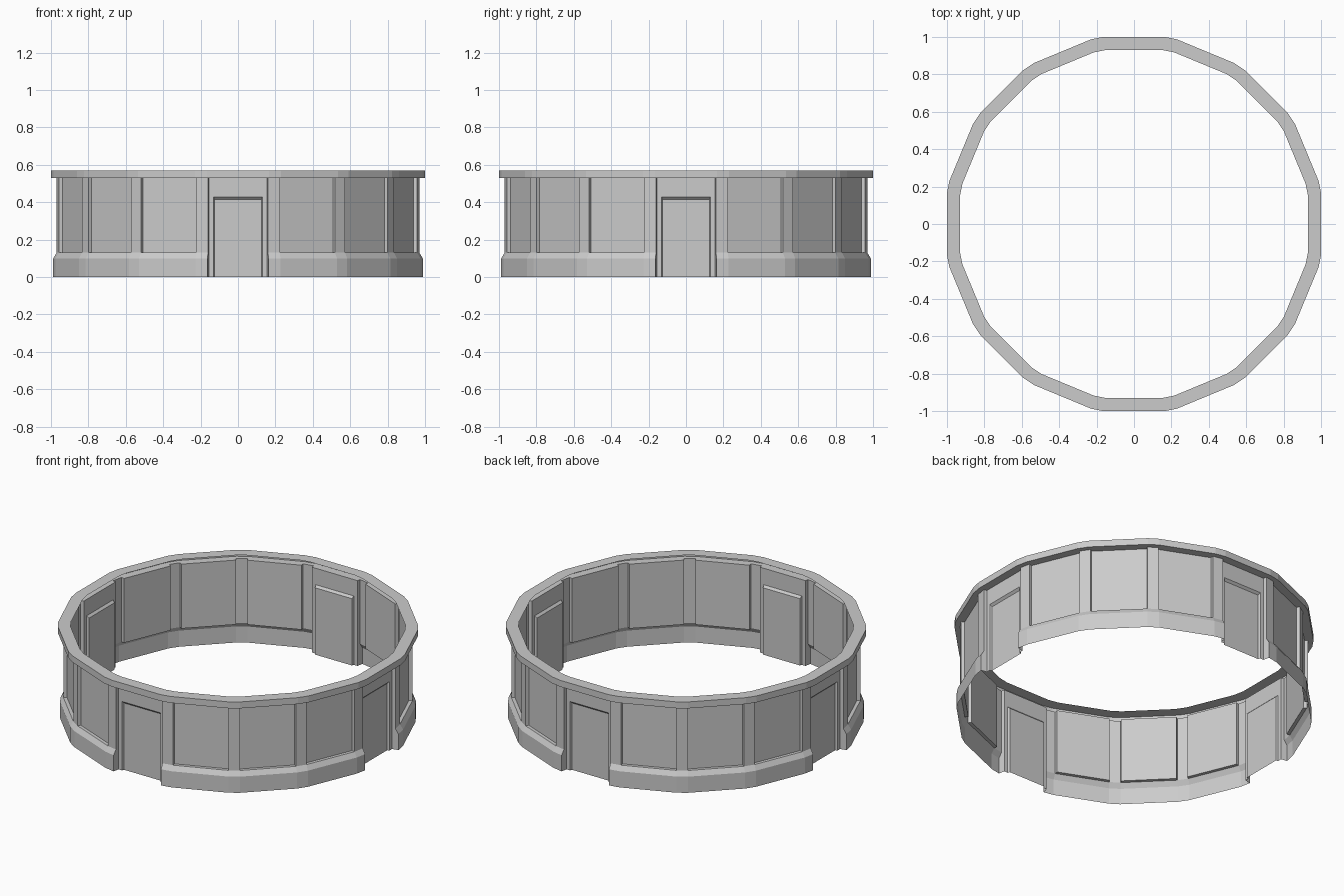
import bpy, bmesh, math

if "Cube" in bpy.data.objects:
    bpy.data.objects.remove(bpy.data.objects["Cube"])

BAYS = 16
STEP = 2 * math.pi / BAYS
PILLAR_HALF = 0.0325                      # half width of each bevelled corner
PANEL, PILLAR, BASE, RIM, RIM_IN = 0.95, 0.97, 0.988, 1.0, 0.93
Z_SLOPE, Z_BASE, Z_RIM, Z_TOP = 0.10, 0.13, 0.53, 0.57
DOORS = [k for k in range(BAYS) if k % 4 == 0]
PLAIN = [k for k in range(BAYS) if k % 4]

grey = bpy.data.materials.new("wall grey")
grey.diffuse_color = (0.6, 0.6, 0.6, 1)
grey.use_nodes = True
grey.node_tree.nodes["Principled BSDF"].inputs["Base Color"].default_value = grey.diffuse_color


def at(k, t, a, z):
    """Point in bay k: t along the wall, a out from the centre, z up."""
    ang = k * STEP - math.pi / 2
    c, s = math.cos(ang), math.sin(ang)
    return (a * c - t * s, a * s + t * c, z)


def half(a):
    """Half length of a flat side at apothem a, up to its corner bevel."""
    return (a * math.sin(STEP / 2) - PILLAR_HALF) / math.cos(STEP / 2)


def left(k, a, z):
    return at(k, -half(a), a, z)


def right(k, a, z):
    return at(k, half(a), a, z)


def face(bm, pts):
    bm.faces.new([bm.verts.new(p) for p in pts])


def flats(bm, profile, bays):
    for (a0, z0), (a1, z1) in zip(profile, profile[1:]):
        for k in bays:
            face(bm, [left(k, a0, z0), right(k, a0, z0), right(k, a1, z1), left(k, a1, z1)])


def corners(bm, profile):
    for (a0, z0), (a1, z1) in zip(profile, profile[1:]):
        for k in range(BAYS):
            n = k + 1
            face(bm, [right(k, a0, z0), left(n, a0, z0), left(n, a1, z1), right(k, a1, z1)])


def ends(bm, outline, bays):
    """Cap both ends of a bay with a radial outline."""
    for k in bays:
        face(bm, [right(k, a, z) for a, z in outline])
        face(bm, [left(k, a, z) for a, z in reversed(outline)])


def finish(bm, name):
    bmesh.ops.remove_doubles(bm, verts=bm.verts, dist=1e-5)
    mesh = bpy.data.meshes.new(name)
    bm.to_mesh(mesh)
    bm.free()
    mesh.materials.append(grey)
    bpy.context.collection.objects.link(bpy.data.objects.new(name, mesh))


# Sloped plinth, interrupted at the four doors
bm = bmesh.new()
plinth = [(BASE, 0), (BASE, Z_SLOPE), (PILLAR, Z_BASE)]
flats(bm, plinth + [(PANEL, Z_BASE)], PLAIN)
corners(bm, plinth)
ends(bm, [(PANEL, 0)] + plinth + [(PANEL, Z_BASE)], DOORS)
finish(bm, "plinth")

# Plain wall panels
bm = bmesh.new()
flats(bm, [(PANEL, Z_BASE), (PANEL, Z_RIM)], PLAIN)
finish(bm, "wall_panels")

# Corner pillars with radial sides
bm = bmesh.new()
corners(bm, [(PILLAR, Z_BASE), (PILLAR, Z_RIM)])
ends(bm, [(PANEL, Z_BASE), (PILLAR, Z_BASE), (PILLAR, Z_RIM), (PANEL, Z_RIM)], range(BAYS))
finish(bm, "pillars")

# Door bays: wall around the opening, bevelled reveal, recessed door
bm = bmesh.new()
W, H = half(PANEL), 0.428
DW, DH, DOOR = 0.126, 0.415, 0.937
OW = 0.131
for k in DOORS:
    def wall(t0, t1, z0, z1, a=PANEL):
        face(bm, [at(k, t0, a, z0), at(k, t1, a, z0), at(k, t1, a, z1), at(k, t0, a, z1)])
    wall(-W, -OW, 0, H)
    wall(OW, W, 0, H)
    wall(-W, W, H, Z_RIM)
    wall(-DW, DW, 0, DH, DOOR)
    outer = [(-OW, 0), (-OW, H), (OW, H), (OW, 0)]
    inner = [(-DW, 0), (-DW, DH), (DW, DH), (DW, 0)]
    for i in range(3):
        (t0, z0), (t1, z1) = outer[i], outer[i + 1]
        (u0, y0), (u1, y1) = inner[i], inner[i + 1]
        face(bm, [at(k, t0, PANEL, z0), at(k, u0, DOOR, y0),
                  at(k, u1, DOOR, y1), at(k, t1, PANEL, z1)])
finish(bm, "door_bays")

# Overhanging top rim, open on the inside
bm = bmesh.new()
rim = [(PILLAR, Z_RIM), (RIM, Z_RIM), (RIM, Z_TOP), (RIM_IN, Z_TOP)]
flats(bm, [(PANEL, Z_RIM)] + rim, range(BAYS))
corners(bm, rim)
finish(bm, "top_rim")
